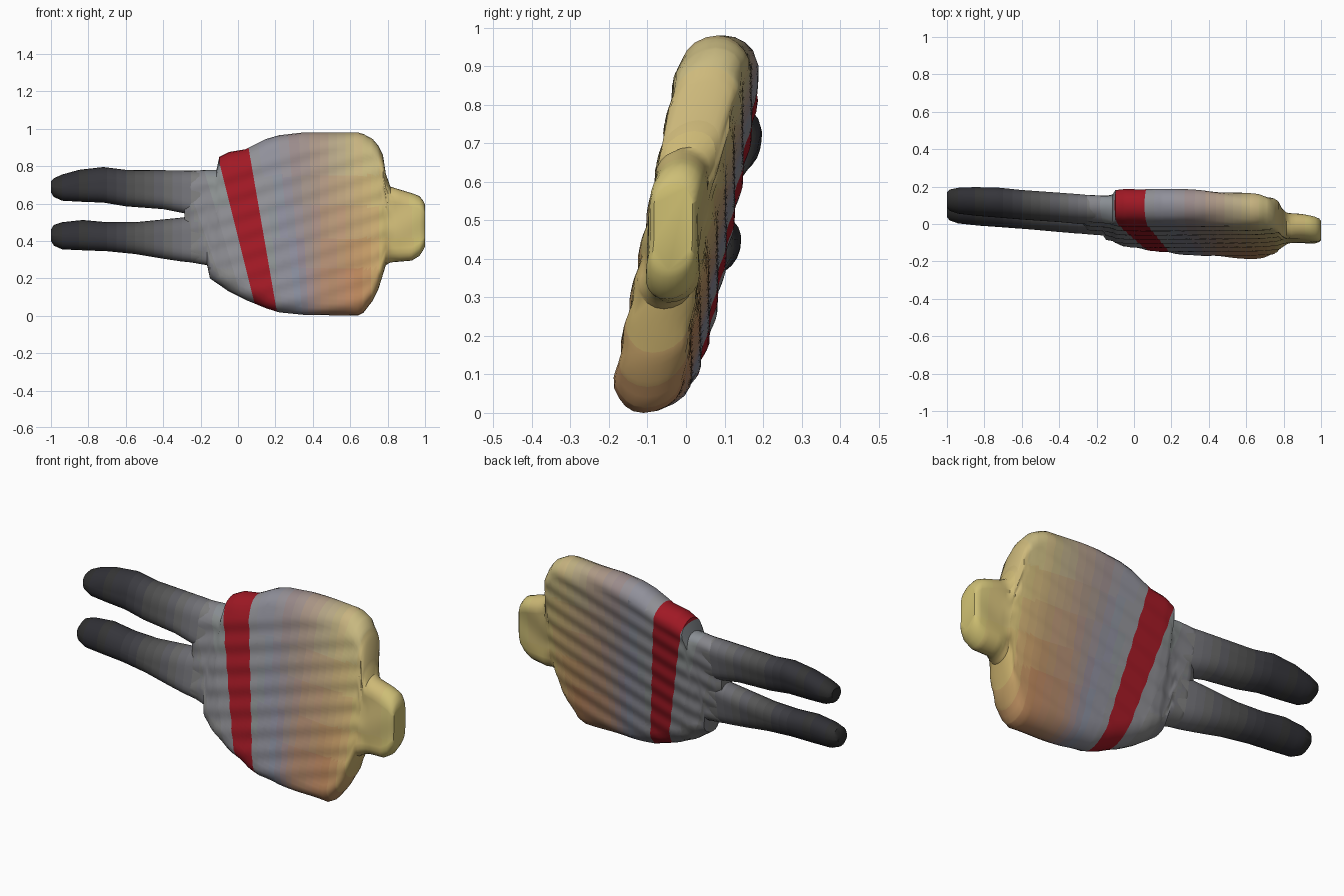
import bpy, bmesh, math
from mathutils import Vector

if "Cube" in bpy.data.objects:
    bpy.data.objects.remove(bpy.data.objects["Cube"])


def lerp_table(rows, x):
    """Linear lookup in rows of (x, values...)."""
    if x <= rows[0][0]:
        return rows[0][1:]
    for a, b in zip(rows, rows[1:]):
        if x <= b[0]:
            t = (x - a[0]) / (b[0] - a[0])
            return tuple(p + (q - p) * t for p, q in zip(a[1:], b[1:]))
    return rows[-1][1:]


def mid_y(x, z):
    """Centre plane of the whole leaning figure; the head is more upright."""
    tilt = 0.2 - 0.11 * min(1, max(0, (x - 0.78) / 0.06))
    return 0.105 - 0.062 * (x + 0.9) + tilt * (z - 0.5) - 0.02


def section(x, lo, hi, h, straight, ridge):
    """Stadium shaped cross-section at x, sheared onto the centre plane."""
    r = min(h, (hi - lo) / 2)
    pts = [(h * math.cos(a), hi - r + r * math.sin(a))
           for a in (math.pi * i / 10 for i in range(11))]
    span = hi - lo - 2 * r
    down = [(-h, hi - r - span * i / straight) for i in range(1, straight)]
    low = [(h * math.cos(a), lo + r + r * math.sin(a))
           for a in (math.pi * (1 + i / 10) for i in range(11))]
    up = [(h, lo + r + span * i / straight) for i in range(1, straight)]
    ring = []
    for y, z in pts + down + low + up:
        c = mid_y(x, z)
        wave = ridge * math.sin(2 * math.pi * c / 0.022)
        ring.append(Vector((x, c + y + wave, z)))
    return ring


def loft(rows, step, straight, ridge):
    """Skin cross-sections along x; rows are (x, low z, high z, half depth)."""
    xs = {r[0] for r in rows}
    x = rows[0][0] + step
    while x < rows[-1][0]:
        if min(abs(x - r[0]) for r in rows) > step * 0.3:
            xs.add(x)
        x += step
    bm = bmesh.new()
    rings = [[bm.verts.new(p) for p in section(x, *lerp_table(rows, x), straight, ridge)]
             for x in sorted(xs)]
    for a, b in zip(rings, rings[1:]):
        for i in range(len(a)):
            j = (i + 1) % len(a)
            bm.faces.new((a[i], a[j], b[j], b[i]))
    bm.faces.new(rings[0])
    bm.faces.new(rings[-1])
    bmesh.ops.recalc_face_normals(bm, faces=bm.faces)
    return bm


MATS = {}


def material(rgb):
    key = tuple(round(c * 50) / 50 for c in rgb)
    if key not in MATS:
        m = bpy.data.materials.new("tint")
        m.diffuse_color = (*[c ** 2.2 for c in key], 1)
        m.use_nodes = True
        m.node_tree.nodes["Principled BSDF"].inputs["Base Color"].default_value = m.diffuse_color
        MATS[key] = m
    return MATS[key]


def finish(name, bm, colour):
    """Turn a bmesh into an object, tinting every face by its position."""
    me = bpy.data.meshes.new(name)
    slots = {}
    for f in bm.faces:
        m = material(colour(f.calc_center_median()))
        if m not in slots:
            slots[m] = len(slots)
            me.materials.append(m)
        f.material_index = slots[m]
        f.smooth = True
    bm.to_mesh(me)
    bm.free()
    ob = bpy.data.objects.new(name, me)
    bpy.context.collection.objects.link(ob)
    bpy.ops.object.select_all(action='DESELECT')
    ob.select_set(True)
    bpy.context.view_layer.objects.active = ob
    bpy.ops.object.shade_smooth_by_angle(angle=math.radians(40))


# Colour bands fan out: slanted at the belt, upright towards the head
K = 0.25 / 0.47


def slant(u):
    return -K * max(0, 0.45 - u)


def band(p):
    d = p.z - 0.5
    u = (p.x + 0.45 * K * d) / (1 + K * d)
    return u if u < 0.45 else max(p.x, 0.45)


BELT_A, BELT_B, NECK = -0.02, 0.125, 0.8
CUTS = [-0.2, -0.1, BELT_A, BELT_B] + [0.17 + 0.045 * i for i in range(14)] + [NECK]

LEG_TINT = [(-1, .19, .19, .20), (-0.7, .23, .23, .24), (-0.45, .35, .35, .36),
            (-0.2, .49, .49, .50)]
LOW_TINT = [(-0.28, .47, .47, .48), (-0.04, .55, .55, .57), (0.13, .55, .55, .56),
            (0.30, .52, .53, .60), (0.45, .67, .51, .42), (0.66, .73, .53, .36),
            (0.80, .80, .70, .42), (1, .80, .74, .44)]
HIGH_TINT = [(-0.28, .47, .47, .48), (-0.04, .55, .56, .58), (0.13, .56, .57, .58),
             (0.25, .55, .56, .60), (0.33, .60, .54, .54), (0.45, .67, .60, .52),
             (0.66, .78, .71, .50), (1, .81, .74, .46)]


def body_tint(p):
    u = band(p)
    if BELT_A < u < BELT_B:
        return (.62, .13, .15)
    for a, b in zip(CUTS, CUTS[1:]):
        if a < u <= b:
            u = (a + b) / 2
            break
    t = min(1, max(0, round(p.z * 6) / 6 * 1.5 - 0.25))
    return [a + (b - a) * t for a, b in zip(lerp_table(LOW_TINT, u), lerp_table(HIGH_TINT, u))]


def leg_tint(p):
    return lerp_table(LEG_TINT, p.x)


# Legs
legs = {
    "upper_leg": [(-1, .66, .72, .04), (-.985, .635, .735, .057), (-.94, .615, .755, .068),
                  (-.85, .61, .78, .073), (-.72, .605, .795, .075), (-.6, .585, .78, .073),
                  (-.4, .57, .778, .071), (-.3, .55, .777, .07), (-.2, .53, .775, .066)],
    "lower_leg": [(-1, .40, .46, .04), (-.985, .375, .485, .057), (-.94, .355, .50, .068),
                  (-.83, .35, .512, .073), (-.7, .345, .50, .073), (-.55, .33, .50, .072),
                  (-.4, .305, .515, .071), (-.3, .29, .525, .07), (-.2, .28, .54, .066)],
}
for name, rows in legs.items():
    finish(name, loft(rows, 0.05, 4, 0.0), leg_tint)

# Hips to head as one silhouette, cut along the colour bands
body = [(-.285, .32, .75, .045), (-.25, .285, .775, .066), (-.165, .27, .78, .072),
        (-.15, .20, .78, .074), (-.115, .175, .78, .08), (-.10, .165, .85, .088),
        (-.05, .13, .875, .093), (.04, .085, .89, .094), (.15, .04, .945, .094),
        (.22, .018, .965, .094), (.35, .005, .98, .093), (.64, 0, .98, .092),
        (.67, .015, .972, .09), (.72, .08, .945, .087), (.75, .14, .91, .084),
        (.775, .22, .86, .08), (.79, .27, .76, .075), (.815, .285, .69, .069),
        (.93, .295, .655, .066), (.97, .32, .64, .064), (.99, .35, .615, .06),
        (1, .37, .595, .05)]
whole = loft(body, 0.025, 40, 0.004)
for u in CUTS:
    s = slant(u)
    bmesh.ops.bisect_plane(whole, geom=whole.verts[:] + whole.edges[:] + whole.faces[:],
                           plane_co=(u, 0, .5), plane_no=Vector((1, 0, -s)).normalized())

# Hips, belt, torso and head
for name, a, b in (("hips", -9, BELT_A), ("belt", BELT_A, BELT_B),
                   ("torso", BELT_B, NECK), ("head", NECK, 9)):
    part = whole.copy()
    out = [f for f in part.faces if not a < band(f.calc_center_median()) <= b]
    bmesh.ops.delete(part, geom=out, context='FACES')
    finish(name, part, body_tint)
whole.free()
